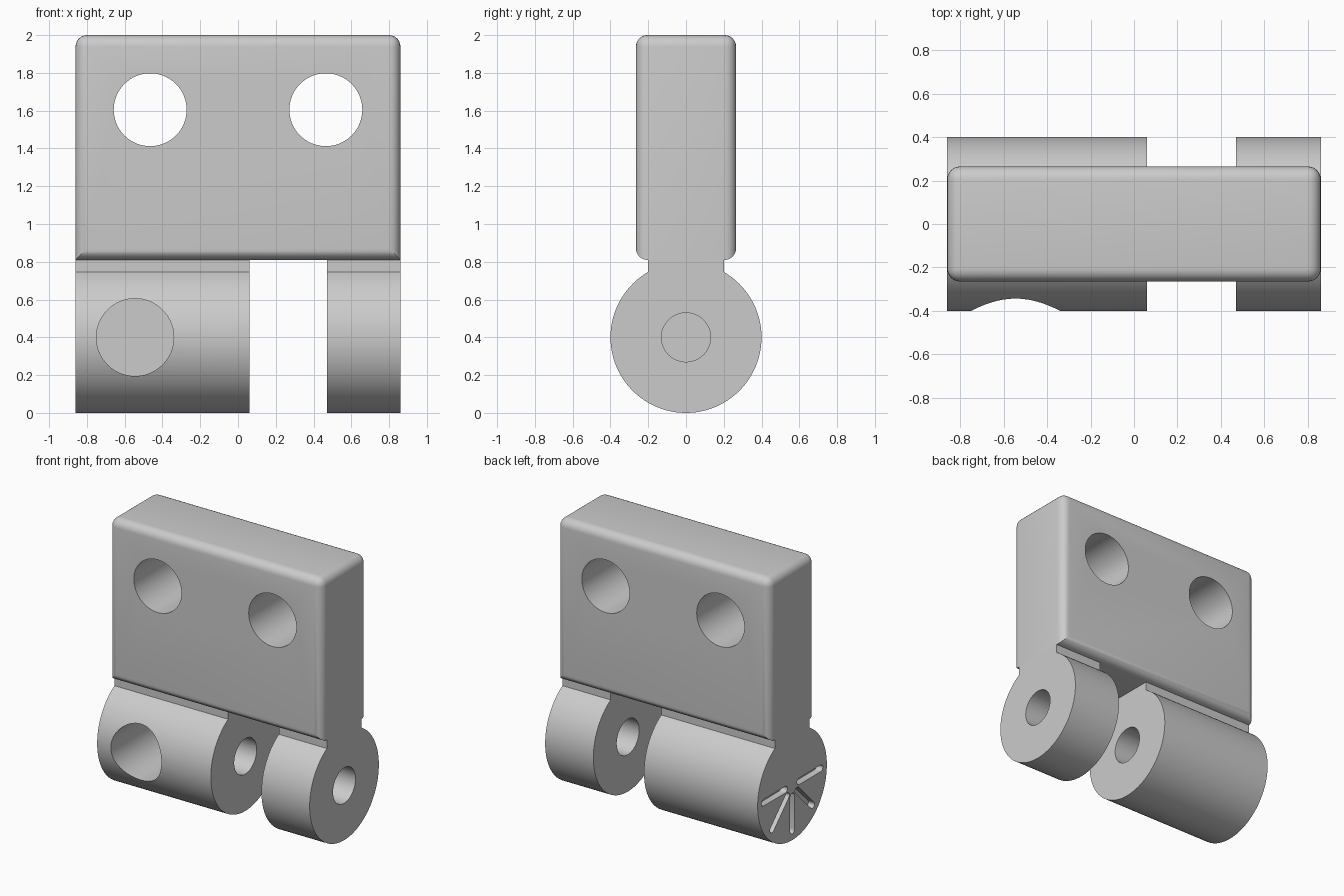
import bpy, bmesh, math
from mathutils import Vector

old = bpy.data.objects.get("Cube")
if old:
    bpy.data.objects.remove(old, do_unlink=True)

grey = bpy.data.materials.new("plain grey")
grey.use_nodes = True
colour = (0.6, 0.6, 0.6, 1)
grey.diffuse_color = colour
grey.node_tree.nodes["Principled BSDF"].inputs["Base Color"].default_value = colour

HALF_X = 0.86
AXIS_Z = 0.4
BARREL_R = 0.4


def finish(name, bm):
    bmesh.ops.recalc_face_normals(bm, faces=bm.faces[:])
    mesh = bpy.data.meshes.new(name)
    bm.to_mesh(mesh)
    bm.free()
    mesh.materials.append(grey)
    obj = bpy.data.objects.new(name, mesh)
    bpy.context.collection.objects.link(obj)
    return obj


def arc(cx, cz, r, start, end, n):
    """Points on an arc, angles in degrees, both ends included."""
    angles = [math.radians(start + (end - start) * i / n) for i in range(n + 1)]
    return [(cx + r * math.cos(a), cz + r * math.sin(a)) for a in angles]


def prism(name, points, axis, low, high):
    """Extrude a closed profile along x (profile in y, z) or y (profile in x, z)."""
    bm = bmesh.new()
    place = (lambda p: (low, p[0], p[1])) if axis == "x" else (lambda p: (p[0], low, p[1]))
    face = bm.faces.new([bm.verts.new(place(p)) for p in points])
    extruded = bmesh.ops.extrude_face_region(bm, geom=[face])["geom"]
    step = high - low
    shift = Vector((step, 0, 0)) if axis == "x" else Vector((0, step, 0))
    bmesh.ops.translate(bm, vec=shift, verts=[v for v in extruded if isinstance(v, bmesh.types.BMVert)])
    return finish(name, bm)


def circle(cx, cz, r, n=64):
    return arc(cx, cz, r, 0, 360, n)[:-1]


def cut(target, cutter):
    """Subtract the cutter from the target and discard it."""
    mod = target.modifiers.new("cut", "BOOLEAN")
    mod.operation, mod.solver, mod.object = "DIFFERENCE", "EXACT", cutter
    bpy.context.view_layer.objects.active = target
    bpy.ops.object.modifier_apply(modifier=mod.name)
    bpy.data.objects.remove(cutter, do_unlink=True)


def smooth(obj):
    bpy.ops.object.select_all(action="DESELECT")
    obj.select_set(True)
    bpy.context.view_layer.objects.active = obj
    bpy.ops.object.shade_smooth_by_angle(angle=math.radians(30))


# Mounting plate: rounded everywhere except its two bottom end edges
bm = bmesh.new()
bmesh.ops.create_cube(bm, size=1)
for v in bm.verts:
    v.co = (v.co.x * 2 * HALF_X, v.co.y * 0.53, 1.405 + v.co.z * 1.19)
rounded = []
for e in bm.edges:
    a, b = (v.co for v in e.verts)
    along_y = abs(a.y - b.y) > 0.1
    if not (along_y and a.z < 1):
        rounded.append(e)
bmesh.ops.bevel(bm, geom=rounded, offset=0.06, segments=6, profile=0.5, affect="EDGES")
plate = finish("mounting_plate", bm)

# Two screw holes through the plate
for side in (-1, 1):
    cut(plate, prism("screw_hole", circle(side * 0.465, 1.605, 0.193), "y", -0.5, 0.5))
smooth(plate)

# Hinge knuckles: a barrel with a straight neck up to the plate
profile = arc(0, AXIS_Z, BARREL_R, 120, 420, 80) + [(0.2, 0.81), (-0.2, 0.81)]
long_knuckle = prism("long_knuckle", profile, "x", -HALF_X, 0.06)
short_knuckle = prism("short_knuckle", profile, "x", 0.47, HALF_X)

# Pin bore: through the short knuckle, blind in the long one
bore = circle(0, AXIS_Z, 0.13, 48)
cut(short_knuckle, prism("pin_bore", bore, "x", 0.3, 1))
cut(long_knuckle, prism("pin_bore", bore, "x", -0.25, 0.2))

# Blind round pocket in the front of the long knuckle
cut(long_knuckle, prism("front_pocket", circle(-0.545, AXIS_Z, 0.205), "y", -0.6, 0.2))

# Five shallow round-ended slots fanning over the lower half of the end face
for i in range(5):
    turn = math.radians(180 + 45 * i)
    outline = arc(0.33, 0, 0.024, -90, 90, 8) + arc(0.08, 0, 0.024, 90, 270, 8)
    slot = [(x * math.cos(turn) - y * math.sin(turn),
             AXIS_Z + x * math.sin(turn) + y * math.cos(turn)) for x, y in outline]
    cut(long_knuckle, prism("end_slot", slot, "x", -1, -HALF_X + 0.05))

for knuckle in (long_knuckle, short_knuckle):
    smooth(knuckle)
